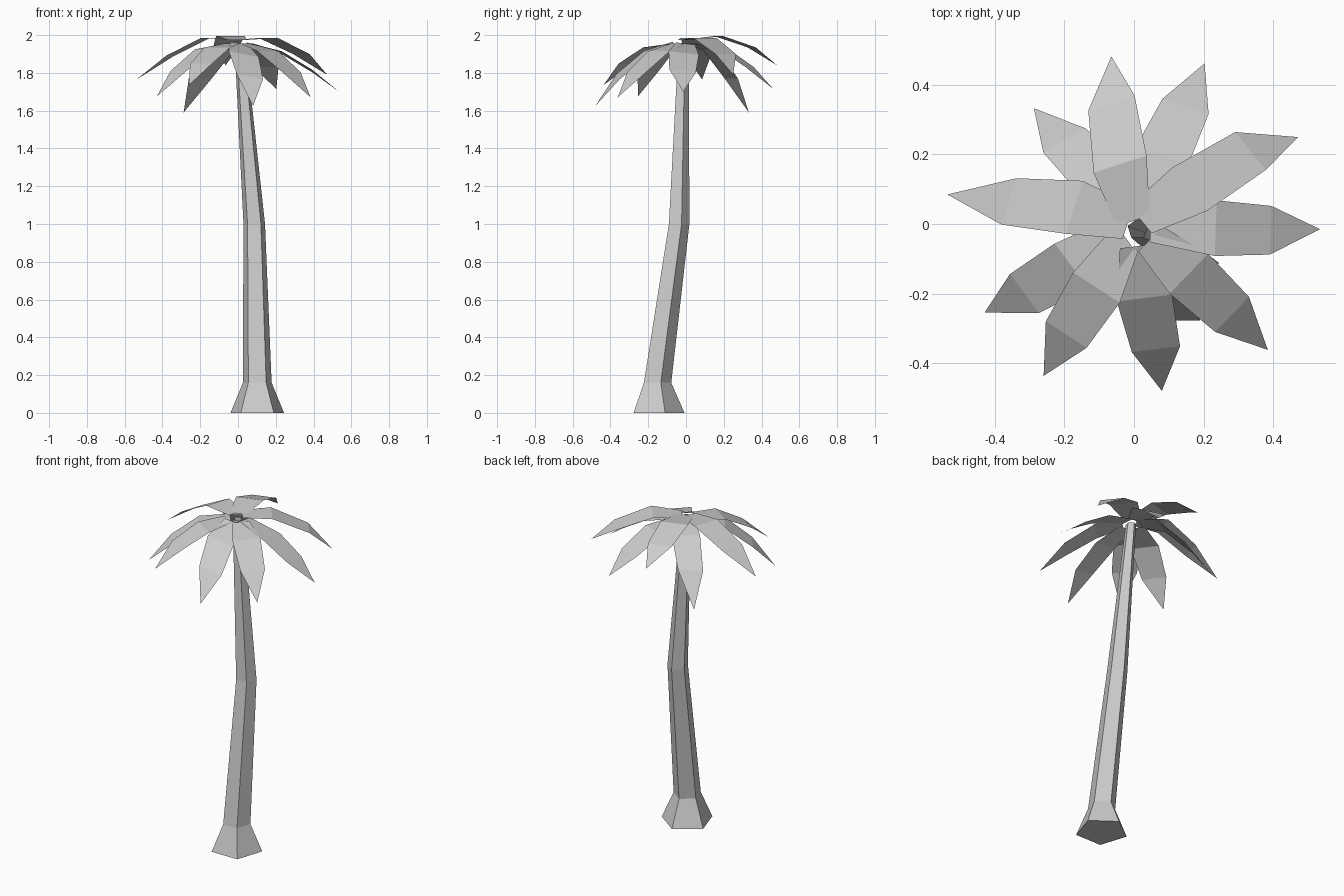
import bpy, math
from mathutils import Vector


def make_object(name, verts, faces):
    mesh = bpy.data.meshes.new(name)
    mesh.from_pydata(verts, [], faces)
    mesh.update()
    obj = bpy.data.objects.new(name, mesh)
    bpy.context.collection.objects.link(obj)
    return obj


# Trunk: leaning five-sided tube with an open top, one (x, y, z, radius) per ring
rings = [(0.102, -0.157, 0.0, 0.149), (0.102, -0.158, 0.16, 0.08),
         (0.086, -0.042, 1.0, 0.06), (0.01, -0.015, 1.955, 0.03)]
N = 5
verts = []
for x, y, z, r in rings:
    for i in range(N):
        a = math.pi / 2 + i * math.tau / N
        verts.append((x + r * math.cos(a), y + r * math.sin(a), z))
faces = [(k * N + i, k * N + (i + 1) % N, (k + 1) * N + (i + 1) % N, (k + 1) * N + i)
         for k in range(len(rings) - 1) for i in range(N)]
faces.append(tuple(reversed(range(N))))
make_object("trunk", verts, faces)


# Frond: flat leaf with a narrow root, two wide cross-lines and a pointed tip
def frond(name, inner, mid, tip, cross_deg, root_at, roll=0.0):
    inner, mid, tip = Vector(inner), Vector(mid), Vector(tip)
    root = inner * root_at
    root.z = 1.975 if inner.z > 1.95 else 1.955
    a = math.radians(cross_deg)
    side = Vector((math.cos(a), math.sin(a), roll))
    pts = []
    for centre, width in ((root, 0.10), (inner, 0.16), (mid, 0.14)):
        pts += [centre - side * width / 2, centre + side * width / 2]
    pts.append(tip)
    make_object(name, pts, [(0, 1, 3, 2), (2, 3, 5, 4), (4, 5, 6)])


# Inner centre, mid centre, tip, heading of the cross-line, root position, roll
fronds = [
    # upper layer
    ((0.16, 0.10, 1.985), (0.335, 0.21, 1.90), (0.472, 0.25, 1.79), -51, 0.12),
    ((-0.04, 0.172, 1.995), (-0.065, 0.348, 1.935), (-0.065, 0.482, 1.84), 18, 0.05),
    ((-0.172, 0.048, 1.985), (-0.36, 0.065, 1.89), (-0.537, 0.085, 1.765), 72, 0.1),
    # lower layer
    ((0.08, 0.195, 1.93), (0.148, 0.338, 1.83), (0.203, 0.462, 1.715), -18, 0.2),
    ((-0.09, 0.13, 1.92), (-0.20, 0.24, 1.77), (-0.288, 0.333, 1.59), 30, 0.2),
    ((-0.18, -0.12, 1.925), (-0.315, -0.20, 1.81), (-0.43, -0.255, 1.675), 127, 0.2),
    ((-0.108, -0.183, 1.935), (-0.195, -0.318, 1.85), (-0.26, -0.437, 1.735), 147, 0.28),
    ((0.03, -0.213, 1.90), (0.063, -0.36, 1.78), (0.08, -0.48, 1.625), 187, 0.3, 0.2),
    ((0.158, -0.143, 1.915), (0.282, -0.26, 1.805), (0.385, -0.362, 1.67), 226, 0.3),
    ((0.235, -0.012, 1.905), (0.393, -0.018, 1.81), (0.535, -0.015, 1.70), 268, 0.2, 0.12),
]
for i, data in enumerate(fronds):
    frond(f"frond_{i + 1}", *data)
